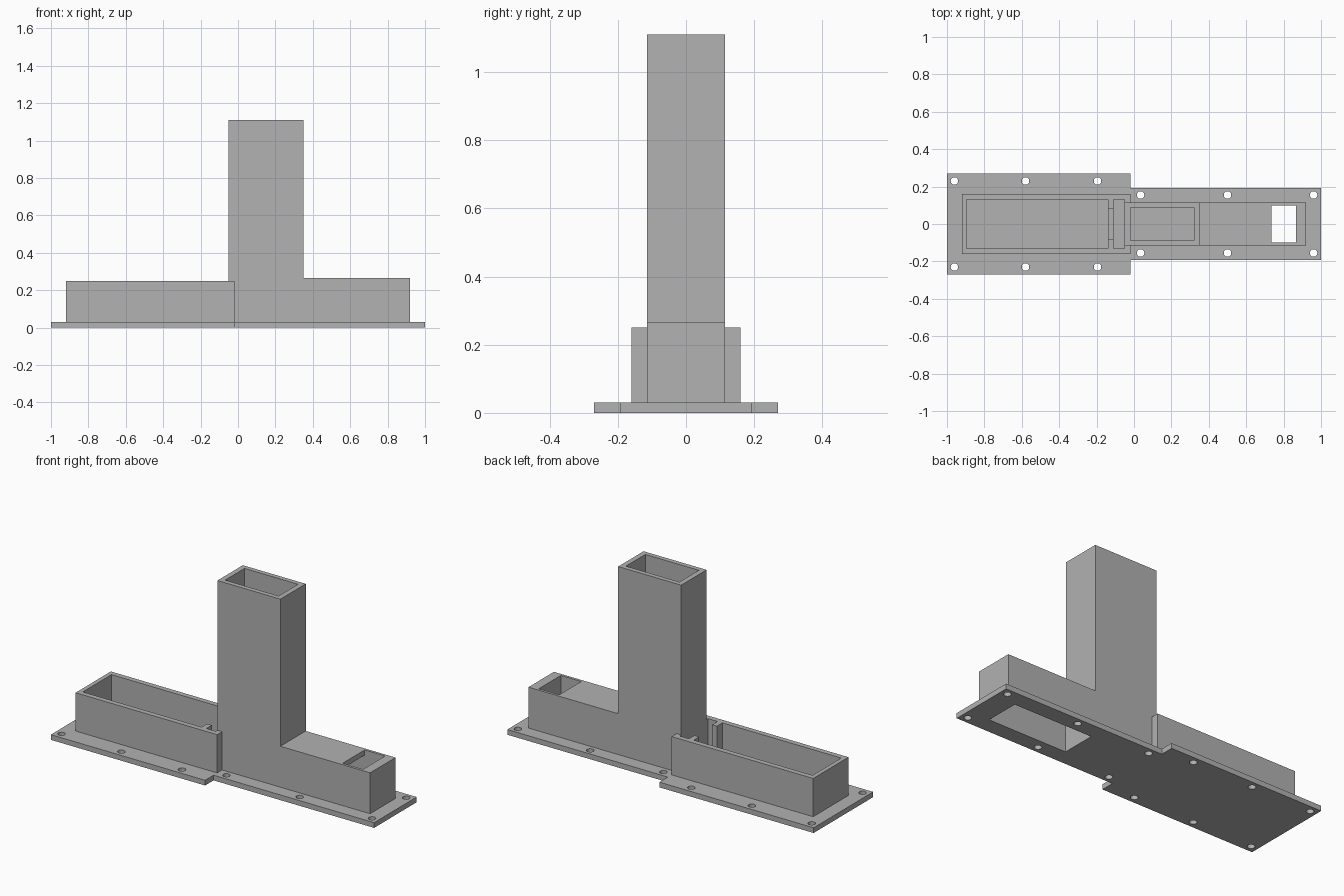
import bpy, bmesh
from mathutils import Vector

old = bpy.data.objects.get("Cube")
if old:
    bpy.data.objects.remove(old, do_unlink=True)

grey = bpy.data.materials.new("plain_grey")
grey.use_nodes = True
colour = (0.445, 0.445, 0.445, 1)
grey.diffuse_color = colour
grey.node_tree.nodes["Principled BSDF"].inputs["Base Color"].default_value = colour


def finish(bm, name):
    bmesh.ops.recalc_face_normals(bm, faces=bm.faces)
    mesh = bpy.data.meshes.new(name)
    bm.to_mesh(mesh)
    bm.free()
    mesh.materials.append(grey)
    obj = bpy.data.objects.new(name, mesh)
    bpy.context.collection.objects.link(obj)
    return obj


def extrude(name, points, direction):
    bm = bmesh.new()
    face = bm.faces.new([bm.verts.new(p) for p in points])
    geom = bmesh.ops.extrude_face_region(bm, geom=[face])["geom"]
    verts = [g for g in geom if isinstance(g, bmesh.types.BMVert)]
    bmesh.ops.translate(bm, verts=verts, vec=Vector(direction))
    return finish(bm, name)


def block(name, x0, x1, half_y, z0, z1):
    """Box symmetric about y = 0."""
    pts = [(x0, -half_y, z0), (x1, -half_y, z0), (x1, half_y, z0), (x0, half_y, z0)]
    return extrude(name, pts, (0, 0, z1 - z0))


def drill(x, y, radius):
    bm = bmesh.new()
    bmesh.ops.create_cone(bm, cap_ends=True, segments=24, radius1=radius,
                          radius2=radius, depth=0.2)
    bmesh.ops.translate(bm, verts=bm.verts, vec=Vector((x, y, 0)))
    return finish(bm, "screw_hole_cutter")


def cut(target, cutter):
    cutter.hide_render = True
    mod = target.modifiers.new("cut", "BOOLEAN")
    mod.operation = "DIFFERENCE"
    mod.solver = "EXACT"
    mod.object = cutter
    bpy.context.view_layer.objects.active = target
    bpy.ops.object.modifier_apply(modifier=mod.name)
    bpy.data.objects.remove(cutter, do_unlink=True)


PLATE = 0.03    # plate thickness
STEP = -0.02    # where the plate narrows
WIDE, NARROW = 0.27, 0.193

# Stepped base plate with outlet and screw holes
outline = [(-1, WIDE), (STEP, WIDE), (STEP, NARROW), (1, NARROW)]
outline += [(x, -y) for x, y in reversed(outline)]
plate = extrude("base_plate", [(x, y, 0) for x, y in outline], (0, 0, PLATE))
cut(plate, block("outlet_cutter", 0.365, 0.865, 0.1, -0.1, 0.1))
for xs, y in (((-0.96, -0.58, -0.195), 0.23), ((0.035, 0.5, 0.96), 0.155)):
    for x in xs:
        for side in (-1, 1):
            cut(plate, drill(x, side * y, 0.02))

# Open tray with a notched divider and a narrow pocket beside the tower
tray = block("open_tray", -0.92, STEP, 0.16, PLATE, 0.25)
cut(tray, block("tray_cutter", -0.895, -0.14, 0.13, 0, 0.5))
cut(tray, block("pocket_cutter", -0.11, -0.05, 0.13, 0, 0.5))
cut(tray, block("notch_cutter", -0.2, -0.08, 0.08, 0.08, 0.5))
cut(tray, block("tower_seat_cutter", -0.07, 0.2, 0.115, 0, 0.5))

# Tall hollow tower joined to the low channel
side_profile = [(-0.05, PLATE), (0.92, PLATE), (0.92, 0.265),
                (0.35, 0.265), (0.35, 1.11), (-0.05, 1.11)]
tower = extrude("tower_and_channel", [(x, -0.115, z) for x, z in side_profile], (0, 0.23, 0))
cut(tower, block("shaft_cutter", -0.02, 0.32, 0.088, 0, 1.3))
cut(tower, block("channel_cutter", 0.365, 0.865, 0.1, 0, 0.235))
cut(tower, block("top_opening_cutter", 0.735, 0.865, 0.1, 0.1, 0.5))
